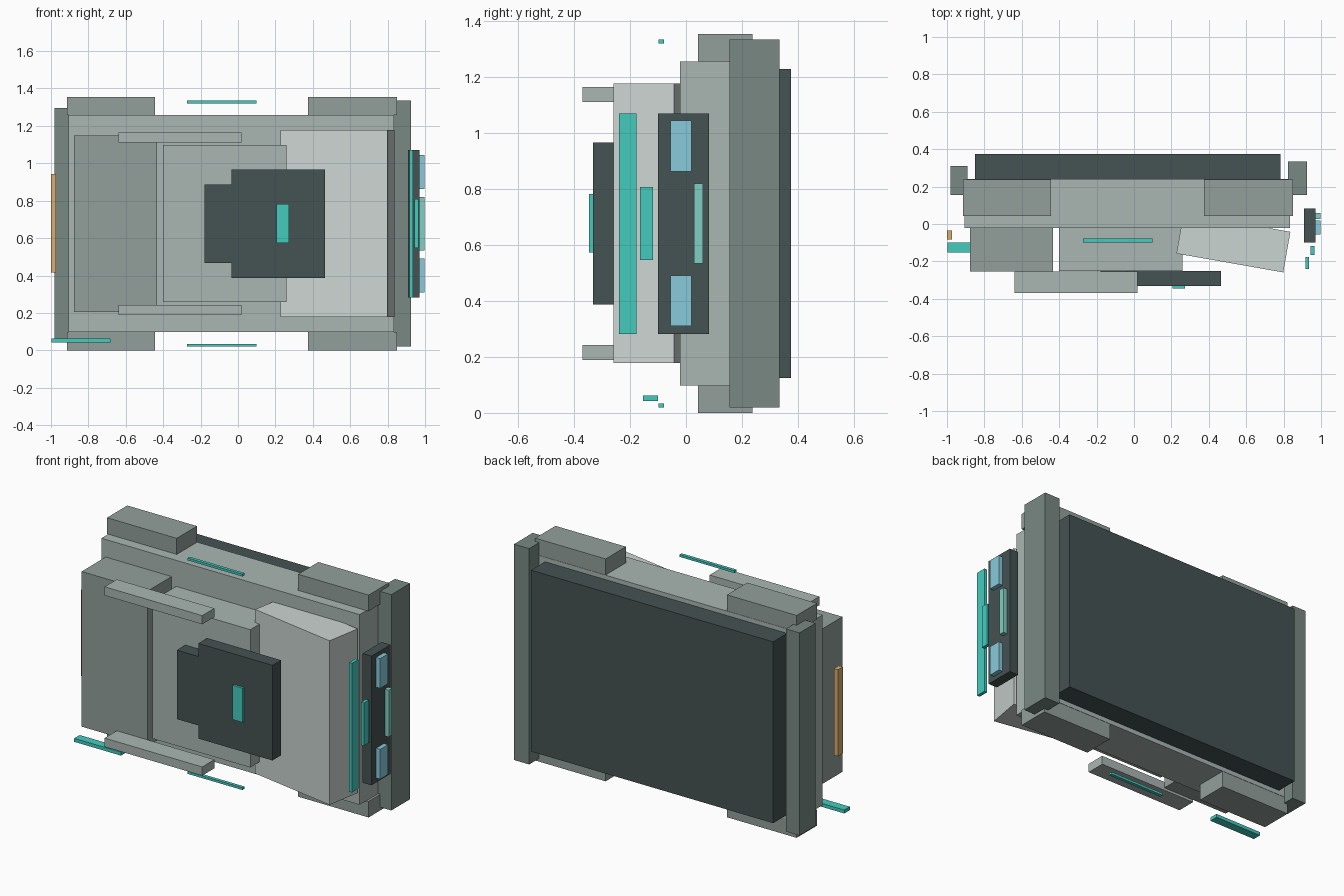
import bpy, bmesh
from math import radians

if "Cube" in bpy.data.objects:
    bpy.data.objects.remove(bpy.data.objects["Cube"])

MID = 0.6775  # z of the model's symmetry plane


def mat(name, rgb):
    m = bpy.data.materials.new(name)
    m.diffuse_color = (*rgb, 1)
    m.use_nodes = True
    m.node_tree.nodes["Principled BSDF"].inputs["Base Color"].default_value = m.diffuse_color
    return m


ARMOUR = mat("armour", (0.40, 0.47, 0.45))
PALE = mat("pale_armour", (0.60, 0.66, 0.64))
MID_GREY = mat("mid_grey", (0.29, 0.35, 0.33))
SLATE = mat("slate", (0.19, 0.25, 0.23))
DARK = mat("dark", (0.06, 0.085, 0.085))
TEAL = mat("teal_light", (0.06, 0.60, 0.52))
MINT = mat("mint_light", (0.22, 0.62, 0.54))
BLUE = mat("blue_lamp", (0.25, 0.60, 0.72))
AMBER = mat("amber_light", (0.68, 0.43, 0.17))


def extrude(name, outline, y0, y1, m):
    """Prism with an x-z outline, running from y0 to y1."""
    bm = bmesh.new()
    face = bm.faces.new([bm.verts.new((x, y0, z)) for x, z in outline])
    new = bmesh.ops.extrude_face_region(bm, geom=[face])["geom"]
    bmesh.ops.translate(bm, vec=(0, y1 - y0, 0),
                        verts=[v for v in new if isinstance(v, bmesh.types.BMVert)])
    bmesh.ops.recalc_face_normals(bm, faces=bm.faces)
    me = bpy.data.meshes.new(name)
    bm.to_mesh(me)
    bm.free()
    me.materials.append(m)
    ob = bpy.data.objects.new(name, me)
    bpy.context.collection.objects.link(ob)
    return ob


def box(name, x, y, z, m, rot=0):
    """Box from (min, max) ranges, optionally turned about z."""
    hx, hz = (x[1] - x[0]) / 2, (z[1] - z[0]) / 2
    hy = (y[1] - y[0]) / 2
    ob = extrude(name, [(-hx, -hz), (hx, -hz), (hx, hz), (-hx, hz)], -hy, hy, m)
    ob.location = (sum(x) / 2, sum(y) / 2, sum(z) / 2)
    ob.rotation_euler.z = radians(rot)
    return ob


def pair(name, x, y, z, m):
    """Two boxes mirrored across the symmetry plane."""
    box(name + "_lower", x, y, z, m)
    box(name + "_upper", x, y, (2 * MID - z[1], 2 * MID - z[0]), m)


# Main hull, base slab and end bars
box("hull", (-0.905, 0.835), (-0.022, 0.24), (0.098, 1.257), ARMOUR)
box("base_slab", (-0.85, 0.782), (0.24, 0.375), (0.125, 1.23), DARK)
box("front_bar", (0.823, 0.925), (0.155, 0.335), (0.02, 1.335), SLATE)
box("rear_bar", (-0.982, -0.89), (0.155, 0.31), (0.06, 1.295), SLATE)

# Corner pods
pair("rear_pod", (-0.913, -0.443), (0.043, 0.238), (0.0, 0.098), MID_GREY)
pair("front_pod", (0.375, 0.85), (0.043, 0.238), (0.0, 0.098), MID_GREY)

# Upper deck
box("rear_block", (-0.877, -0.432), (-0.253, -0.022), (0.205, 1.15), MID_GREY)
box("middle_block", (-0.402, 0.258), (-0.25, -0.022), (0.258, 1.098), ARMOUR)
box("sloped_nose", (0.2415, 0.8215), (-0.21, 0.01), (0.178, 1.178), PALE, rot=-10)
pair("deck_rail", (-0.64, 0.018), (-0.37, -0.253), (0.19, 0.243), ARMOUR)

# Stepped deck plate, one outline mirrored about the symmetry plane
half = [(-0.18, 0.21), (-0.035, 0.21), (-0.035, 0.29), (0.465, 0.29)]
outline = [(x, MID + h) for x, h in half] + [(x, MID - h) for x, h in reversed(half)]
extrude("deck_plate", outline, -0.332, -0.25, DARK)
box("deck_light", (0.205, 0.273), (-0.346, -0.332), (0.573, 0.782), TEAL)

# Front panel with lamps
box("front_panel", (0.91, 0.97), (-0.1, 0.083), (0.283, 1.07), DARK)
pair("front_lamp", (0.967, 0.997), (-0.055, 0.02), (0.31, 0.492), BLUE)
box("panel_light", (0.967, 0.997), (0.028, 0.06), (0.535, 0.82), MINT)
box("front_strip_long", (0.917, 0.936), (-0.24, -0.177), (0.283, 1.07), TEAL)
box("front_strip_short", (0.945, 0.965), (-0.165, -0.118), (0.547, 0.808), TEAL)

# Side and rear light strips
pair("side_strip", (-0.272, 0.098), (-0.098, -0.078), (0.02, 0.034), TEAL)
box("rear_corner_strip", (-0.997, -0.682), (-0.153, -0.1), (0.042, 0.063), TEAL)
box("rear_light", (-1.0, -0.972), (-0.082, -0.035), (0.415, 0.943), AMBER)
